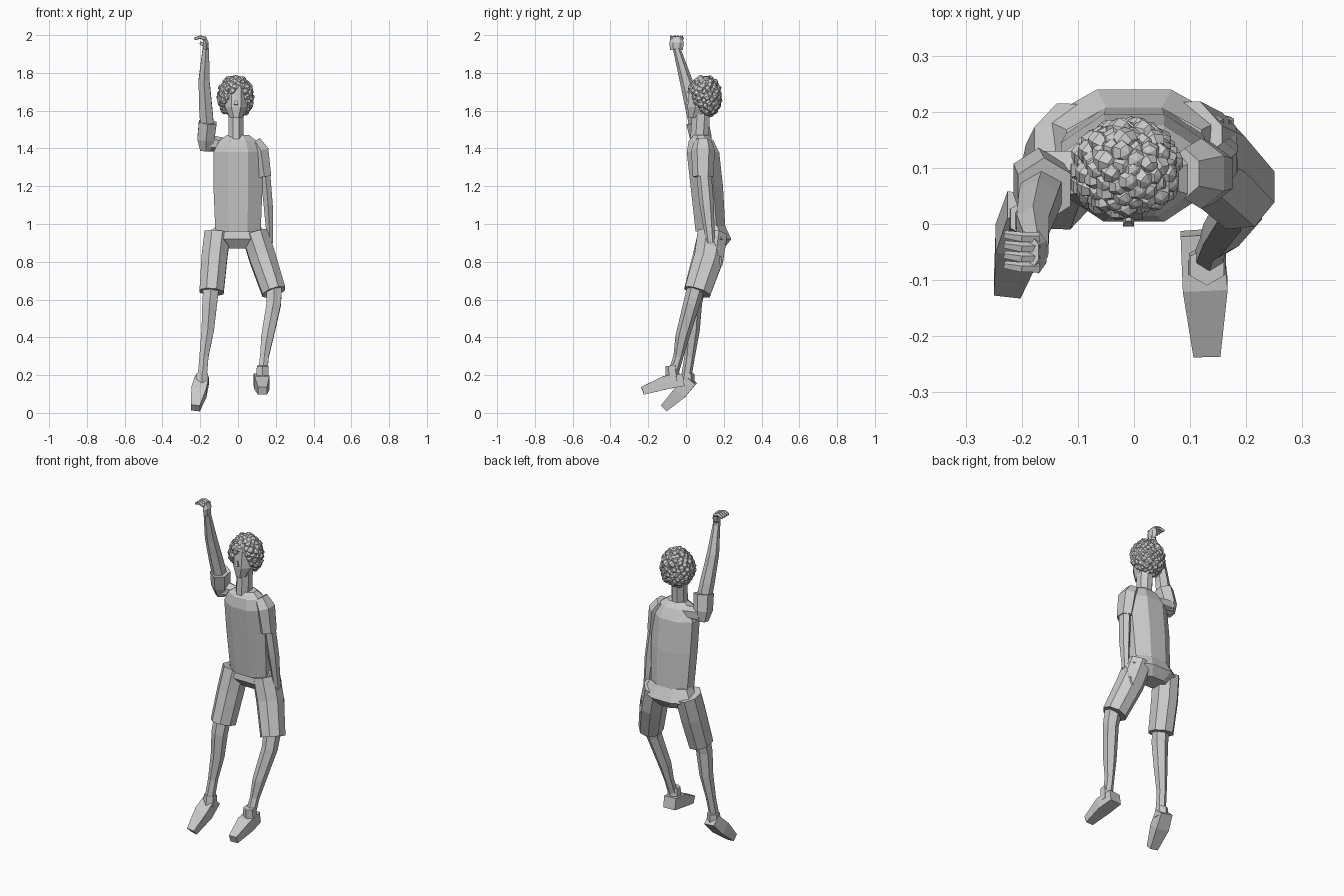
import bpy
import bmesh
import math
import random
from mathutils import Vector, Matrix

default_cube = bpy.data.objects.get("Cube")
if default_cube:
    bpy.data.objects.remove(default_cube, do_unlink=True)

# One plain grey for the whole figure
grey = bpy.data.materials.new("plain_grey")
grey.use_nodes = True
grey_colour = (.6, .6, .6, 1)
grey.diffuse_color = grey_colour
grey.node_tree.nodes["Principled BSDF"].inputs["Base Color"].default_value = grey_colour

SIDEWAYS = Vector((1, 0, 0))
FORWARDS = Vector((0, -1, 0))
UPWARDS = Vector((0, 0, 1))


def finish(bm, name):
    """Turn a bmesh into a named flat-shaded object."""
    bmesh.ops.recalc_face_normals(bm, faces=bm.faces[:])
    mesh = bpy.data.meshes.new(name)
    bm.to_mesh(mesh)
    bm.free()
    mesh.materials.append(grey)
    obj = bpy.data.objects.new(name, mesh)
    bpy.context.collection.objects.link(obj)


def add_loft(bm, stations, sides=6, depth=1, level=False, side_axis=SIDEWAYS):
    """Loft polygon rings through stations of (x, y, z, half width)."""
    centres = [Vector(station[:-1]) for station in stations]
    last = len(centres) - 1
    grow = 1 / math.cos(math.pi / sides)
    rings = []
    for index, centre in enumerate(centres):
        tangent = UPWARDS
        if not level:
            before = centres[max(index - 1, 0)]
            after = centres[min(index + 1, last)]
            tangent = (after - before).normalized()
        across = (side_axis - tangent * side_axis.dot(tangent)).normalized()
        deep = tangent.cross(across) * depth
        radius = stations[index][-1] * grow
        ring = []
        for step in range(sides):
            angle = math.tau * (step + .5) / sides
            offset = across * math.cos(angle) + deep * math.sin(angle)
            ring.append(bm.verts.new(centre + offset * radius))
        rings.append(ring)
    for lower, upper in zip(rings, rings[1:]):
        for step in range(sides):
            following = (step + 1) % sides
            bm.faces.new((lower[step], lower[following], upper[following], upper[step]))
    bm.faces.new(rings[0])
    bm.faces.new(rings[-1])


def loft(name, *stations, **options):
    """Make one lofted part."""
    bm = bmesh.new()
    add_loft(bm, stations, **options)
    finish(bm, name)


def finger_row(name, knuckle, spread, middle, tip, side_axis):
    """Make four fingers side by side, bent from the knuckle towards the tip."""
    bm = bmesh.new()
    for step in range(4):
        root = Vector(knuckle) + Vector(spread) * step
        bend = root + Vector(middle)
        end = root + Vector(tip)
        add_loft(bm, [(*root, .008), (*bend, .008), (*end, .006)], sides=5, side_axis=side_axis)
    finish(bm, name)


# Torso, pelvis, neck and head
loft("shirt_body",
     (0, .13, .96, .12),
     (0, .11, 1.2, .13),
     (0, .09, 1.38, .13),
     (0, .08, 1.44, .1),
     (0, .08, 1.47, .06), sides=8, depth=.66, level=True)
loft("shorts_seat",
     (0, .14, .99, .12),
     (0, .15, .92, .16),
     (0, .15, .87, .09), sides=8, depth=.56, level=True)
loft("neck",
     (-.01, .07, 1.43, .04),
     (-.01, .08, 1.6, .04), sides=8, depth=1.2, level=True)
loft("head",
     (-.01, .05, 1.56, .03),
     (-.01, .08, 1.62, .06),
     (-.01, .09, 1.72, .06),
     (-.01, .1, 1.76, .04), sides=8, depth=1.2, level=True)
loft("nose",
     (-.01, .01, 1.66, .005),
     (-.01, .005, 1.63, .01), sides=4)

# Curly hair: faceted balls over the skull, leaving the face clear
random.seed(4)
hair = bmesh.new()
skull_centre = Vector((-.013, .097, 1.672))
skull_size = Vector((.08, .075, .098))
ball_count = 150
golden_angle = math.pi * (3 - math.sqrt(5))
for index in range(ball_count):
    height = 1 - (2 * index + 1) / ball_count
    flat = math.sqrt(1 - height * height)
    turn = index * golden_angle
    direction = Vector((flat * math.cos(turn), flat * math.sin(turn), height))
    place = skull_centre + skull_size * direction * random.uniform(.93, 1.05)
    on_face = place.y < .06 and abs(place.x + .01) < .045 and place.z < 1.7
    below_hairline = place.z + place.y < 1.69
    if on_face or below_hairline:
        continue
    tilt = Matrix.Rotation(random.random(), 4, "X") @ Matrix.Rotation(random.random(), 4, "Y")
    bmesh.ops.create_uvsphere(hair, u_segments=6, v_segments=4,
                              radius=random.uniform(.019, .024),
                              matrix=Matrix.Translation(place) @ tilt)
finish(hair, "curly_hair")

# Raised right arm
loft("right_sleeve_shoulder",
     (-.07, .1, 1.42, .03),
     (-.17, .09, 1.43, .04), side_axis=FORWARDS)
loft("right_sleeve_cuff",
     (-.17, .09, 1.39, .03),
     (-.17, .08, 1.45, .045),
     (-.16, .06, 1.54, .047), depth=1.1)
loft("right_arm",
     (-.16, .07, 1.47, .036),
     (-.17, .04, 1.6, .035),
     (-.18, 0, 1.76, .029),
     (-.17, -.05, 1.93, .017))
loft("right_palm",
     (-.17, -.05, 1.92, .012),
     (-.17, -.05, 1.96, .014),
     (-.18, -.05, 1.99, .01), depth=2.4)
finger_row("right_fingers", (-.17, -.024, 1.98), (0, -.018, 0),
           (-.03, 0, .01), (-.06, .005, 0), FORWARDS)
loft("right_thumb",
     (-.17, -.03, 1.94, .008),
     (-.2, -.02, 1.96, .006), sides=5, side_axis=FORWARDS)

# Hanging left arm
loft("left_sleeve",
     (.09, .09, 1.44, .03),
     (.12, .09, 1.39, .042),
     (.14, .09, 1.25, .036), depth=1.3)
loft("left_arm",
     (.14, .09, 1.32, .026),
     (.16, .11, 1.1, .024),
     (.17, .13, .9, .015), depth=1.35)
loft("left_hand",
     (.17, .13, .91, .012),
     (.17, .15, .86, .014),
     (.17, .16, .82, .012), depth=2)
finger_row("left_fingers", (.17, .135, .83), (0, .014, 0),
           (0, .005, -.03), (-.005, .01, -.05), SIDEWAYS)

# Left leg, swung out to the side
loft("left_shorts_leg",
     (.09, .14, .95, .07),
     (.13, .12, .82, .07),
     (.19, .06, .64, .063), sides=8, depth=1.12)
loft("left_leg",
     (.19, .06, .69, .042),
     (.19, .03, .58, .038),
     (.155, -.02, .4, .032),
     (.14, -.04, .3, .023),
     (.13, -.07, .2, .024))
loft("left_ankle_collar",
     (.13, -.075, .25, .03),
     (.13, -.07, .17, .034))
loft("left_shoe",
     (.12, -.015, .175, .037),
     (.127, -.11, .16, .04),
     (.13, -.23, .117, .024), sides=4, depth=.9)

# Right leg, hanging straighter with the toe down
loft("right_shorts_leg",
     (-.11, .14, .95, .068),
     (-.125, .11, .82, .068),
     (-.14, .06, .64, .064), sides=8, depth=1.12)
loft("right_leg",
     (-.14, .06, .69, .042),
     (-.15, .04, .58, .039),
     (-.16, .035, .44, .033),
     (-.18, .02, .3, .024),
     (-.19, 0, .18, .024))
loft("right_ankle_collar",
     (-.19, .01, .21, .03),
     (-.19, .005, .15, .034))
loft("right_shoe",
     (-.19, .03, .175, .036),
     (-.207, -.03, .11, .04),
     (-.226, -.115, .026, .024), sides=4, depth=.9)
